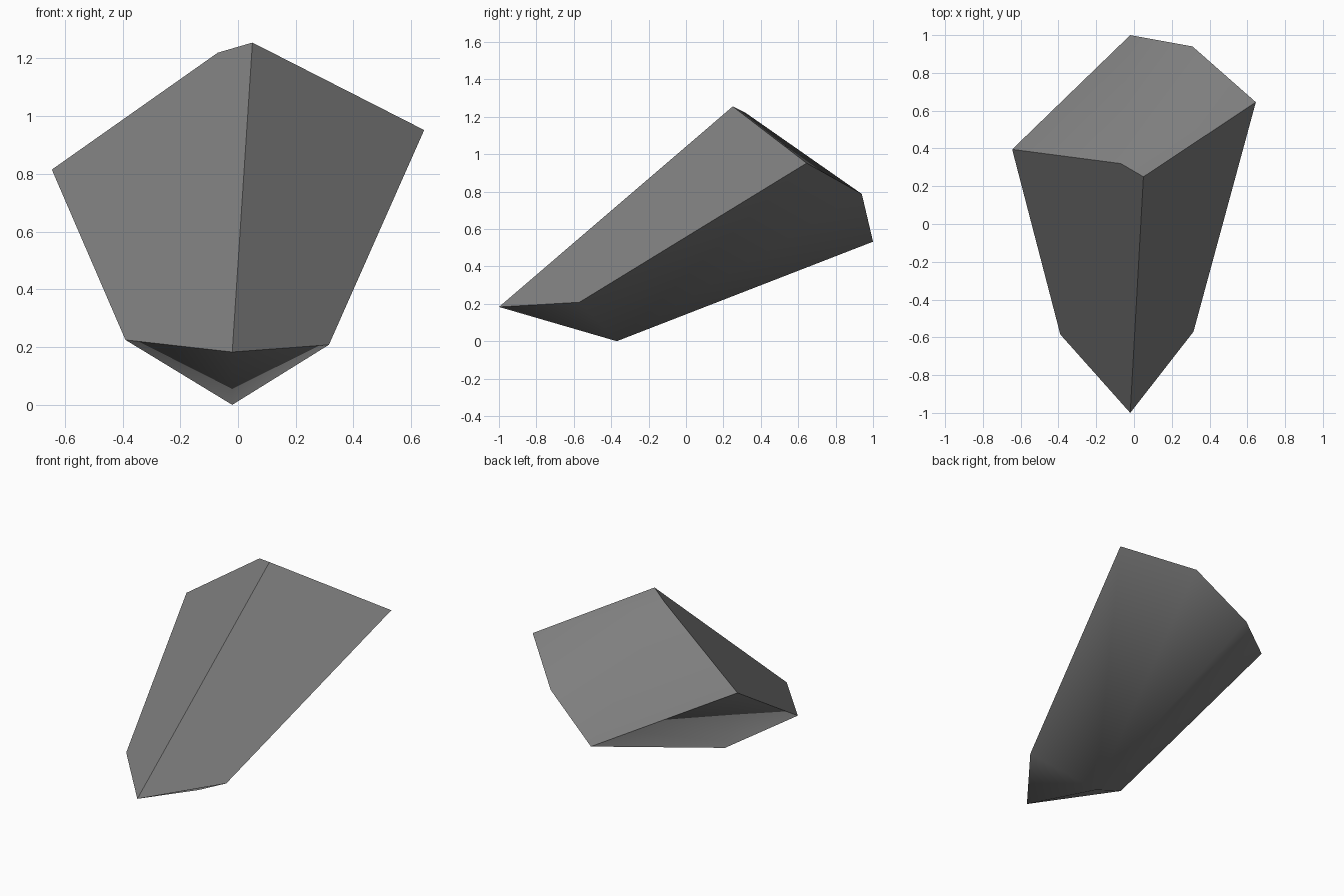
import bpy
import bmesh

if "Cube" in bpy.data.objects:
    bpy.data.objects.remove(bpy.data.objects["Cube"])

# Corner points of the faceted stone
P = {
    "tip": (-0.02, -1.0, 0.183), "front_l": (-0.39, -0.585, 0.225),
    "front_r": (0.315, -0.57, 0.208), "base": (-0.02, -0.37, 0.0),
    "side_l": (-0.645, 0.395, 0.815), "top_l": (-0.07, 0.32, 1.22),
    "top_r": (0.05, 0.25, 1.255), "side_r": (0.645, 0.645, 0.952),
    "back_r": (0.31, 0.94, 0.787), "back": (-0.02, 1.0, 0.532),
}

# Planar facets
FACETS = [
    "tip top_r top_l side_l front_l",        # upper left
    "tip front_r side_r top_r",              # upper right
    "top_l back_r back side_l",              # back left
    "top_l top_r side_r back_r",             # back right
    "side_l back base front_l",              # underside left
    "front_r base back back_r side_r",       # underside right
    "tip front_l base",                      # chin left
    "tip base front_r",                      # chin right
]

bm = bmesh.new()
v = {name: bm.verts.new(co) for name, co in P.items()}
for facet in FACETS:
    bm.faces.new([v[n] for n in facet.split()]).smooth = True
bmesh.ops.recalc_face_normals(bm, faces=bm.faces[:])

# Underside keel and back ridge are softly shaded, all other edges are sharp
ridge = {v["top_l"], v["back_r"]}
for e in bm.edges:
    e.smooth = v["base"] in e.verts or set(e.verts) == ridge

mesh = bpy.data.meshes.new("stone")
bm.to_mesh(mesh)
bm.free()

# Single grey stone colour
grey = bpy.data.materials.new("stone grey")
grey.diffuse_color = (0.21, 0.21, 0.21, 1.0)
grey.use_nodes = True
grey.node_tree.nodes["Principled BSDF"].inputs["Base Color"].default_value = grey.diffuse_color
mesh.materials.append(grey)

stone = bpy.data.objects.new("stone", mesh)
bpy.context.collection.objects.link(stone)
